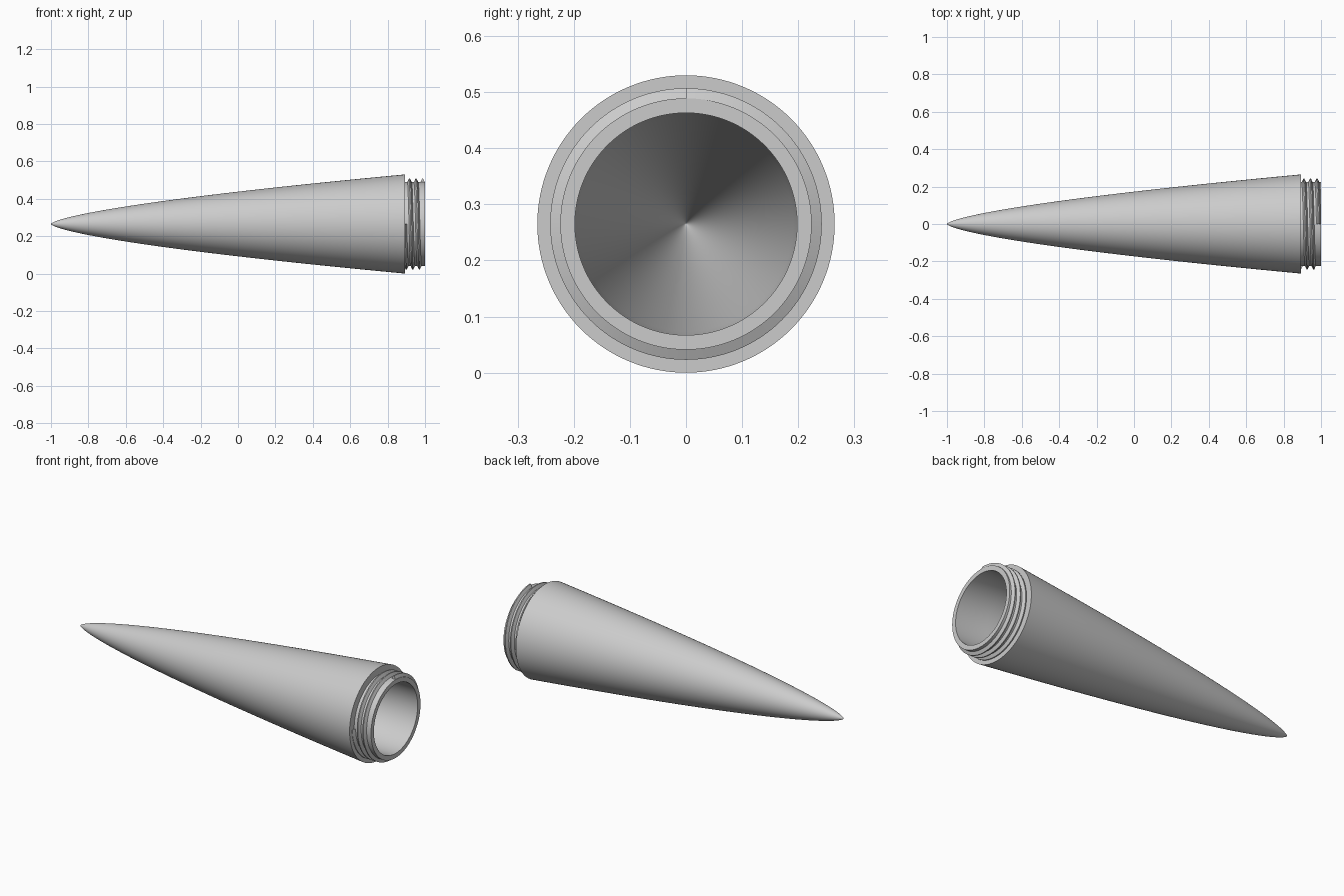
import bpy, bmesh, math
from mathutils import Vector

if "Cube" in bpy.data.objects:
    bpy.data.objects.remove(bpy.data.objects["Cube"], do_unlink=True)

AXIS_Z = 0.265
BASE_R = 0.265       # widest radius, at the shoulder
SHOULDER_X = 0.893
COLLAR_R = 0.224
BORE_R = 0.198
SEGMENTS = 128

grey = bpy.data.materials.new("plain grey")
grey.use_nodes = True
colour = (0.6, 0.6, 0.6, 1)
grey.diffuse_color = colour
grey.node_tree.nodes["Principled BSDF"].inputs["Base Color"].default_value = colour


def finish(bm, name):
    bmesh.ops.recalc_face_normals(bm, faces=bm.faces)
    mesh = bpy.data.meshes.new(name)
    bm.to_mesh(mesh)
    bm.free()
    mesh.materials.append(grey)
    obj = bpy.data.objects.new(name, mesh)
    bpy.context.collection.objects.link(obj)
    obj.location.z = AXIS_Z
    bpy.ops.object.select_all(action='DESELECT')
    obj.select_set(True)
    bpy.context.view_layer.objects.active = obj
    bpy.ops.object.shade_smooth_by_angle(angle=math.radians(30))
    return obj


def power_curve(tip_x, base_x, radius, steps=40):
    """Tapered profile from tip to base, with points packed toward the tip."""
    points = []
    for i in range(steps + 1):
        t = (i / steps) ** 2
        points.append((tip_x + (base_x - tip_x) * t, radius * t ** 0.67))
    return points


# Hollow cone: outer skin, shoulder step, collar, rim and tapered bore
outer = power_curve(-1, SHOULDER_X, BASE_R)
inner = power_curve(-0.85, SHOULDER_X, BORE_R)
profile = outer + [(SHOULDER_X, COLLAR_R), (1, COLLAR_R), (1, BORE_R)] + inner[::-1]

bm = bmesh.new()
verts = [bm.verts.new((x, 0, r)) for x, r in profile]
edges = [bm.edges.new(pair) for pair in zip(verts, verts[1:])]
bmesh.ops.spin(bm, geom=verts + edges, cent=(0, 0, 0), axis=(1, 0, 0),
               angle=math.tau, steps=SEGMENTS, use_merge=True)
bmesh.ops.remove_doubles(bm, verts=bm.verts, dist=0.00001)
finish(bm, "nose_cone")

# Right-handed screw thread ending in a square face at the top of the rim
PITCH, TURNS, END_X = 0.035, 2.75, 0.987
section = [(-0.013, COLLAR_R - 0.003), (-0.003, 0.242),
           (0.003, 0.242), (0.013, COLLAR_R - 0.003)]
bm = bmesh.new()
rings = []
count = int(TURNS * SEGMENTS)
for i in range(count + 1):
    turn = i / SEGMENTS - TURNS
    a = math.pi / 2 + math.tau * turn
    x = END_X + PITCH * turn
    rings.append([bm.verts.new(Vector((x + dx, r * math.cos(a), r * math.sin(a))))
                  for dx, r in section])
for a, b in zip(rings, rings[1:]):
    for k in range(4):
        n = (k + 1) % 4
        bm.faces.new((a[k], a[n], b[n], b[k]))
bm.faces.new(rings[0])
bm.faces.new(rings[-1])
finish(bm, "screw_thread")
